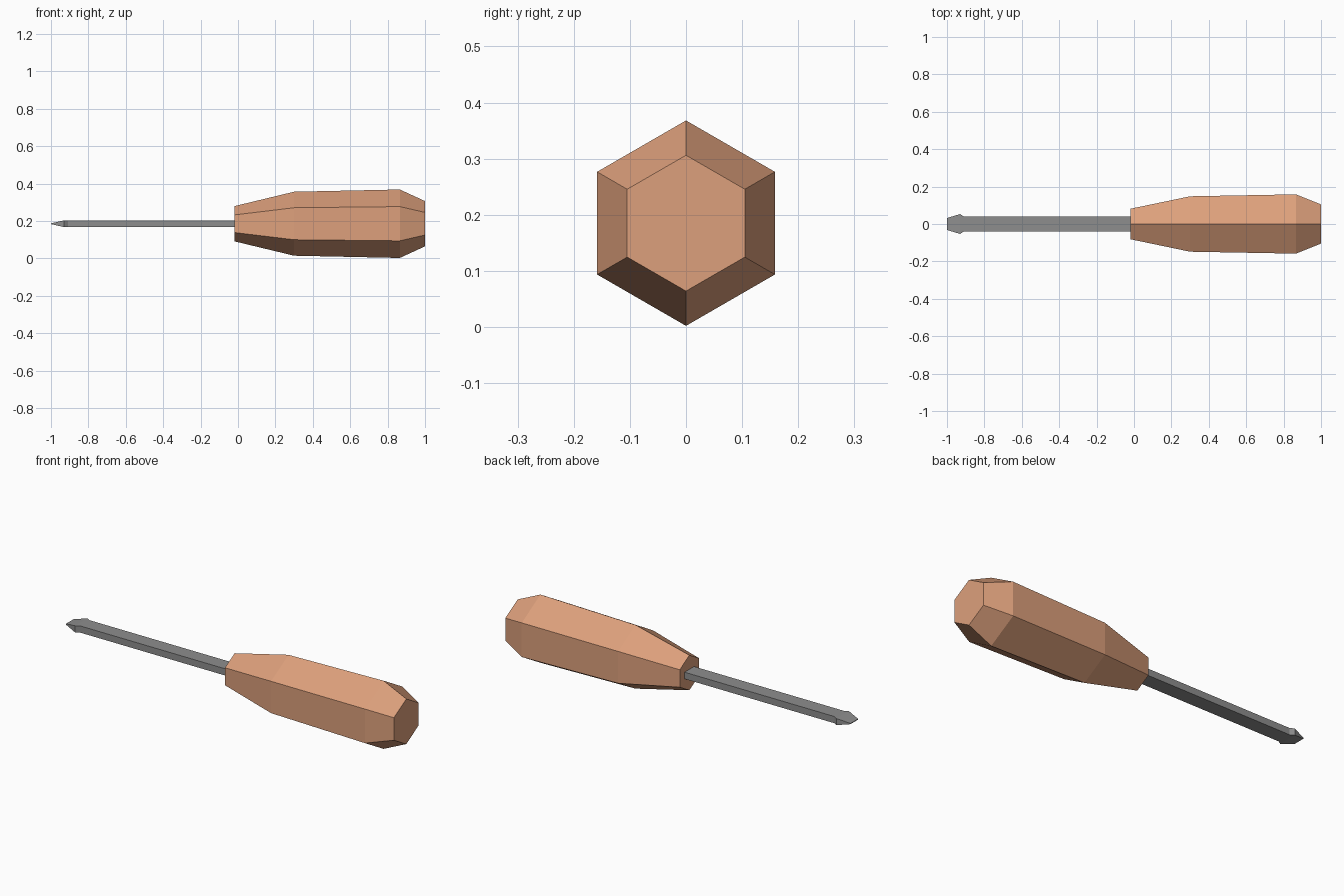
import bpy, bmesh
from math import cos, sin, radians

cube = bpy.data.objects.get("Cube")
if cube:
    bpy.data.objects.remove(cube, do_unlink=True)

AXIS_Z = 0.185


def material(name, rgb):
    mat = bpy.data.materials.new(name)
    mat.use_nodes = True
    color = (*rgb, 1)
    mat.diffuse_color = color
    mat.node_tree.nodes["Principled BSDF"].inputs["Base Color"].default_value = color
    return mat


def loft(name, sections, mat):
    """Skin a closed solid through (x, [(y, z), ...]) cross-sections."""
    bm = bmesh.new()
    rings = [[bm.verts.new((x, y, z + AXIS_Z)) for y, z in pts] for x, pts in sections]
    for a, b in zip(rings, rings[1:]):
        for i in range(len(a)):
            j = (i + 1) % len(a)
            bm.faces.new((a[i], a[j], b[j], b[i]))
    bm.faces.new(rings[0])
    bm.faces.new(rings[-1])
    bmesh.ops.recalc_face_normals(bm, faces=bm.faces)
    mesh = bpy.data.meshes.new(name)
    bm.to_mesh(mesh)
    bm.free()
    mesh.materials.append(mat)
    obj = bpy.data.objects.new(name, mesh)
    bpy.context.collection.objects.link(obj)
    return obj


def hexagon(r):
    return [(r * sin(radians(60 * i)), r * cos(radians(60 * i))) for i in range(6)]


def rectangle(hy, hz):
    return [(-hy, -hz), (hy, -hz), (hy, hz), (-hy, hz)]


wood = material("copper_brown", (0.72, 0.35, 0.20))
steel = material("steel_grey", (0.27, 0.27, 0.27))

# Six-sided grip: narrow collar, swelling body, chamfered butt
loft("handle", [(x, hexagon(r)) for x, r in
                [(-0.02, 0.094), (0.30, 0.171), (0.865, 0.183), (1.0, 0.121)]], wood)

# Flat bar running out to a flared, wedge-shaped tip
loft("blade", [(x, rectangle(hy, hz)) for x, hy, hz in
               [(0.0, 0.04, 0.018), (-0.91, 0.04, 0.018),
                (-0.93, 0.053, 0.018), (-1.0, 0.032, 0.002)]], steel)
